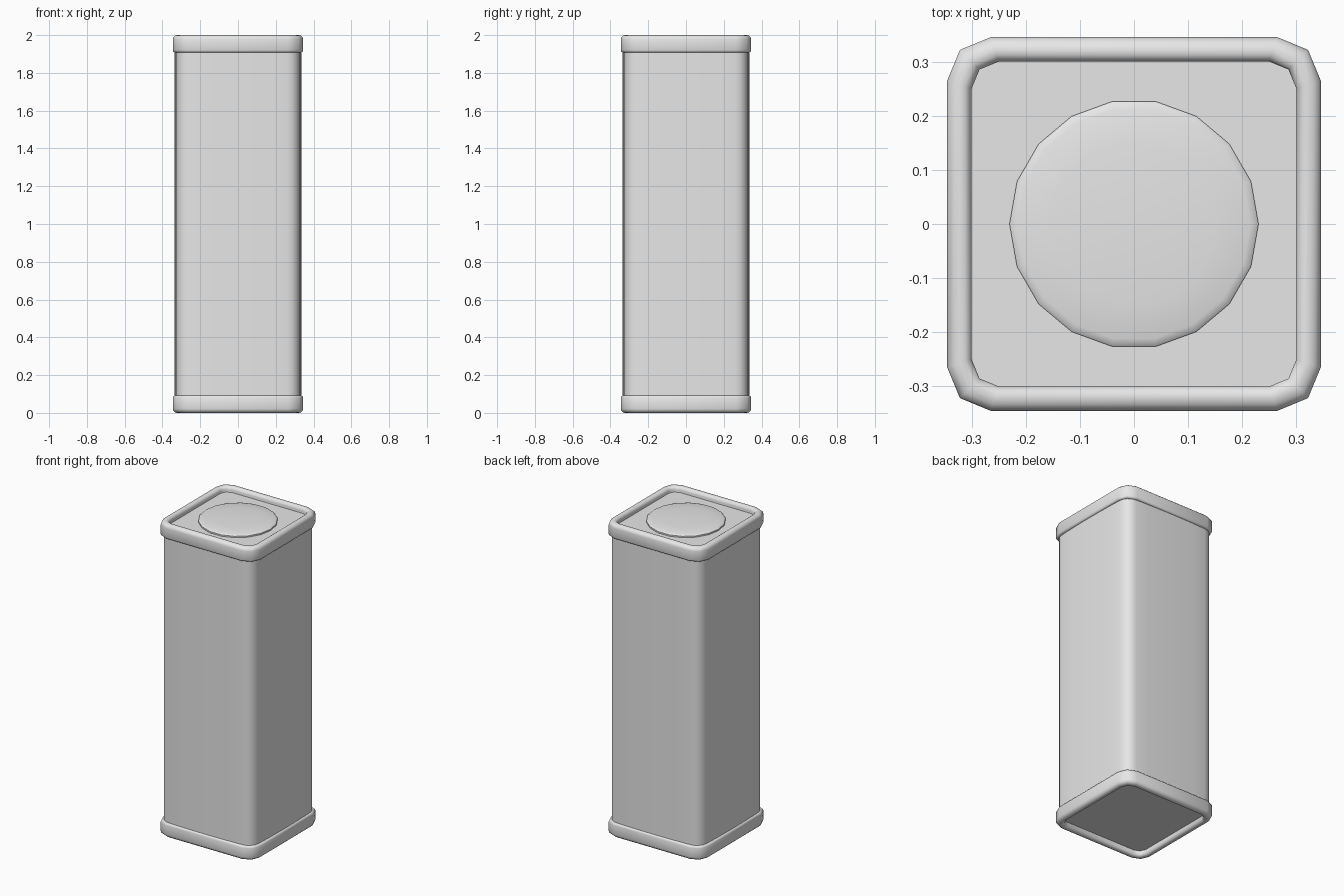
import bpy, bmesh, math

cube = bpy.data.objects.get("Cube")
if cube:
    bpy.data.objects.remove(cube, do_unlink=True)

GREY = (0.8, 0.8, 0.8, 1)
metal = bpy.data.materials.new("plain grey metal")
metal.use_nodes = True
metal.diffuse_color = GREY
metal.node_tree.nodes["Principled BSDF"].inputs["Base Color"].default_value = GREY


def rounded_square(half, radius, steps, bulge=0, side_cuts=0):
    """Outline of a square with rounded corners and slightly swollen sides."""
    flat = half - bulge - radius
    quarter = []
    for i in range(steps + 1):
        a = math.pi / 2 * i / steps
        quarter.append((flat + radius * math.cos(a), flat + radius * math.sin(a)))
    for i in range(1, side_cuts + 1):
        t = 1 - 2 * i / (side_cuts + 1)
        quarter.append((flat * t, half - bulge * t * t))
    points = []
    for k in range(4):
        c, s = round(math.cos(k * math.pi / 2)), round(math.sin(k * math.pi / 2))
        points += [(x * c - y * s, x * s + y * c) for x, y in quarter]
    return points


def loft(name, rings, closed=False, angle=40):
    """Skin a list of (outline, z) rings; cap the ends unless closed."""
    bm = bmesh.new()
    loops = [[bm.verts.new((x, y, z)) for x, y in outline] for outline, z in rings]
    pairs = list(zip(loops, loops[1:]))
    if closed:
        pairs.append((loops[-1], loops[0]))
    else:
        bm.faces.new(loops[0])
        bm.faces.new(loops[-1])
    for a, b in pairs:
        for i in range(len(a)):
            j = (i + 1) % len(a)
            bm.faces.new((a[i], a[j], b[j], b[i]))
    bmesh.ops.recalc_face_normals(bm, faces=bm.faces[:])
    mesh = bpy.data.meshes.new(name)
    bm.to_mesh(mesh)
    bm.free()
    mesh.materials.append(metal)
    obj = bpy.data.objects.new(name, mesh)
    bpy.context.collection.objects.link(obj)
    bpy.ops.object.select_all(action="DESELECT")
    obj.select_set(True)
    bpy.context.view_layer.objects.active = obj
    bpy.ops.object.shade_smooth_by_angle(angle=math.radians(angle))
    return obj


# Body: its end caps form the recessed panels inside the rims
section = rounded_square(0.335, 0.07, 4, bulge=0.006, side_cuts=5)
loft("tin_body", [(section, 0.035), (section, 1.965)])

# Rims: rounded bands, given as half width and distance from the tin's end
RIM = [(0.30, 0.02), (0.303, 0.008), (0.312, 0.001), (0.322, 0), (0.333, 0.003),
       (0.342, 0.011), (0.345, 0.022), (0.345, 0.08), (0.342, 0.088),
       (0.335, 0.092), (0.30, 0.092)]
for name, end, sign in (("bottom_rim", 0, 1), ("top_rim", 2, -1)):
    loft(name, [(rounded_square(h, 0.05 + (h - 0.30) * 0.667, 2), end + sign * d)
                for h, d in RIM], closed=True, angle=50)

# Lid: low, slightly domed disc with eighteen sides
SIDES = 18


def circle(r):
    return [(r * math.cos(2 * math.pi * i / SIDES), r * math.sin(2 * math.pi * i / SIDES))
            for i in range(SIDES)]


loft("round_lid", [(circle(r), z) for r, z in
                   ((0.23, 1.955), (0.23, 1.974), (0.225, 1.978), (0.215, 1.981),
                    (0.15, 1.986), (0.08, 1.989), (0.02, 1.99))], angle=50)
